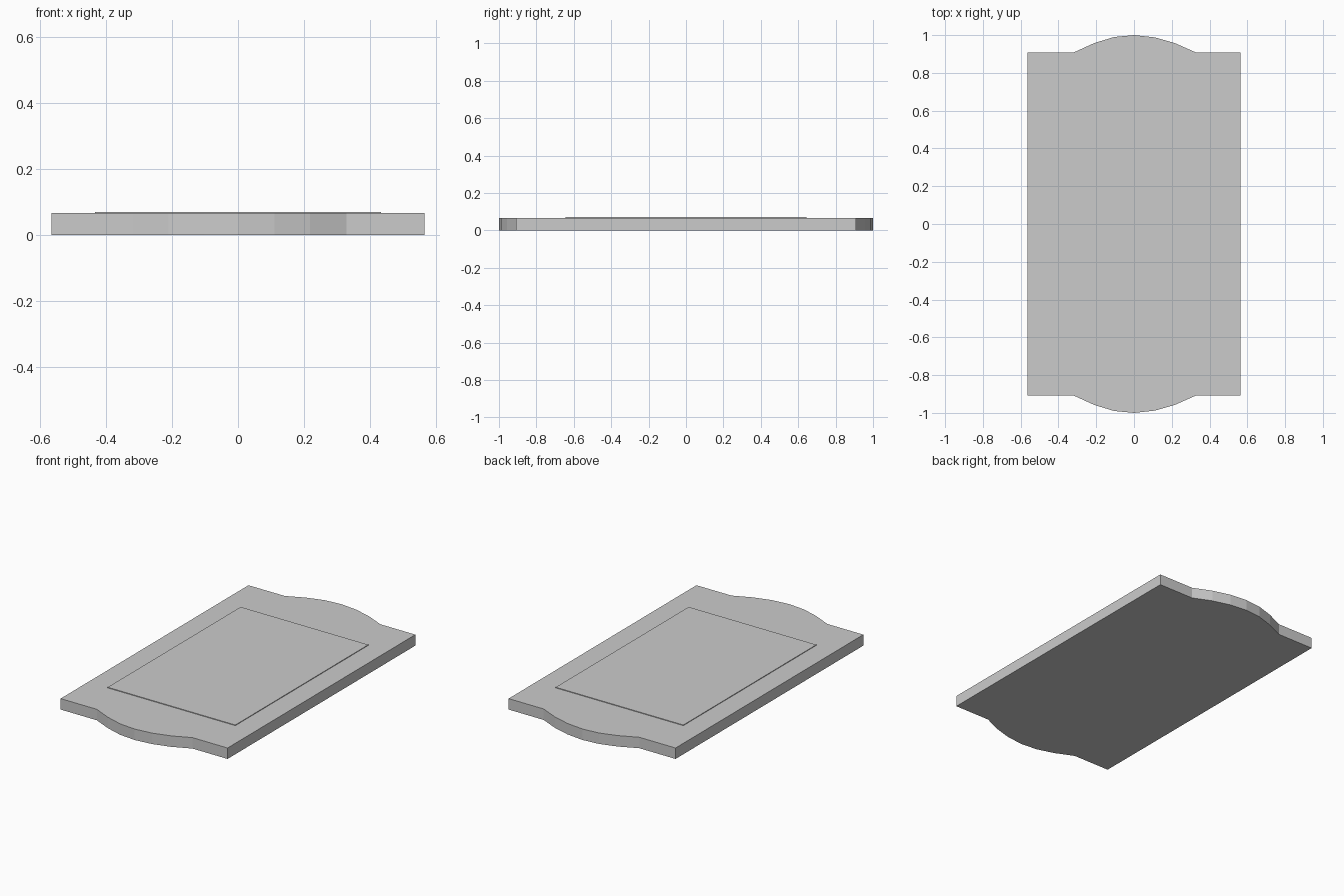
import bpy, bmesh

if "Cube" in bpy.data.objects:
    bpy.data.objects.remove(bpy.data.objects["Cube"])


def slab(name, outline, z0, z1):
    """Extrude a flat outline from z0 up to z1."""
    bm = bmesh.new()
    face = bm.faces.new([bm.verts.new((x, y, z0)) for x, y in outline])
    ext = bmesh.ops.extrude_face_region(bm, geom=[face], use_keep_orig=True)
    verts = [v for v in ext["geom"] if isinstance(v, bmesh.types.BMVert)]
    bmesh.ops.translate(bm, vec=(0, 0, z1 - z0), verts=verts)
    bmesh.ops.recalc_face_normals(bm, faces=bm.faces)
    mesh = bpy.data.meshes.new(name)
    bm.to_mesh(mesh)
    bm.free()
    obj = bpy.data.objects.new(name, mesh)
    bpy.context.collection.objects.link(obj)
    return obj


# Board with a faceted bulge at each short end
end = [(-0.565, 0.908), (-0.32, 0.908), (-0.21, 0.958), (-0.105, 0.99), (0, 1.0),
       (0.11, 0.988), (0.218, 0.957), (0.328, 0.908), (0.565, 0.908)]
slab("board", end + [(x, -y) for x, y in reversed(end)], 0, 0.067)

# Very thin raised panel on top
px, py = 0.432, 0.643
slab("raised_panel", [(-px, -py), (px, -py), (px, py), (-px, py)], 0.06, 0.071)
